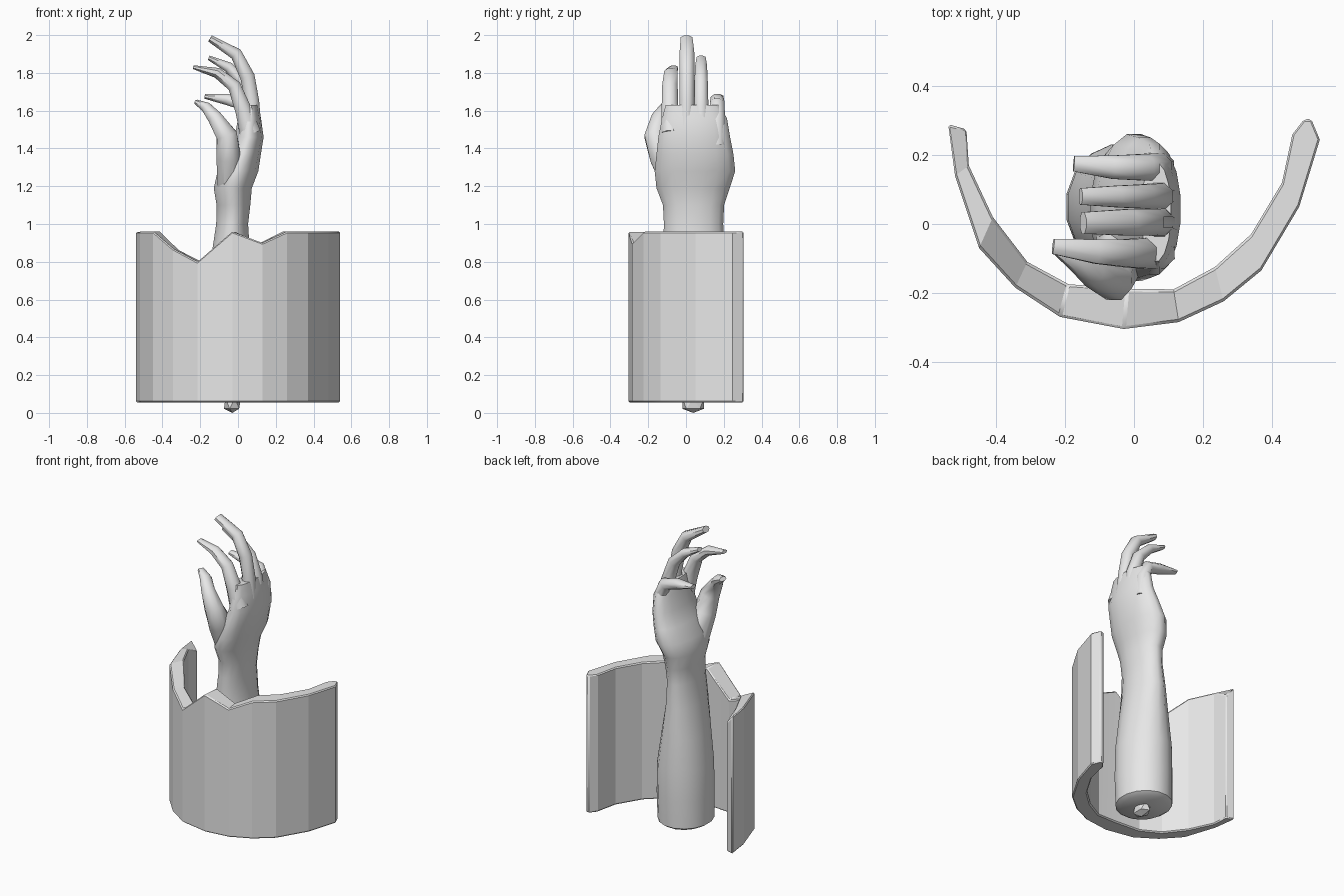
import bpy
import bmesh
import math
from mathutils import Vector

old_cube = bpy.data.objects.get("Cube")
if old_cube:
    bpy.data.objects.remove(old_cube, do_unlink=True)

# One plain grey for everything
grey = bpy.data.materials.new("light grey")
grey.use_nodes = True
grey_value = (0.8, 0.8, 0.8, 1.0)
grey.diffuse_color = grey_value
grey.node_tree.nodes["Principled BSDF"].inputs["Base Color"].default_value = grey_value


def finish(name, bm, smooth_angle):
    """Turn a bmesh into a named object, smooth below the given angle."""
    bmesh.ops.recalc_face_normals(bm, faces=bm.faces)
    mesh = bpy.data.meshes.new(name)
    bm.to_mesh(mesh)
    bm.free()
    mesh.materials.append(grey)
    mesh.shade_smooth()
    mesh.set_sharp_from_angle(angle=math.radians(smooth_angle))
    obj = bpy.data.objects.new(name, mesh)
    bpy.context.collection.objects.link(obj)
    return obj


def loft(name, rings, smooth_angle):
    """Skin a sequence of equal-sized point rings and cap both ends."""
    bm = bmesh.new()
    loops = [[bm.verts.new(point) for point in ring] for ring in rings]
    for lower, upper in zip(loops, loops[1:]):
        for i in range(len(lower)):
            j = (i + 1) % len(lower)
            bm.faces.new((lower[i], lower[j], upper[j], upper[i]))
    bm.faces.new(loops[0])
    bm.faces.new(loops[-1])
    return finish(name, bm, smooth_angle)


def oval(centre, side, up, sides):
    """Points of an oval spanned by two half-axis vectors."""
    angles = [math.tau * (i + 0.5) / sides for i in range(sides)]
    return [centre + side * math.cos(a) + up * math.sin(a) for a in angles]


def finger(name, points, side_axis=Vector((0, 1, 0)), sides=8):
    """Sweep an oval along x, y, z, half width, half thickness points."""
    path = [Vector(p[:3]) for p in points]
    rings = []
    for i, (x, y, z, width, thickness) in enumerate(points):
        ahead = path[min(i + 1, len(path) - 1)]
        behind = path[max(i - 1, 0)]
        tangent = (ahead - behind).normalized()
        side = (side_axis - tangent * side_axis.dot(tangent)).normalized()
        normal = tangent.cross(side)
        rings.append(oval(path[i], side * width, normal * thickness, sides))
    return loft(name, rings, 50)


# Broken curved wall: outer x, y, inner x, y, outer top, inner top
wall_columns = [
    (-0.54, 0.29, -0.487, 0.275, 0.96, 0.90),
    (-0.52, 0.14, -0.48, 0.17, 0.96, 0.96),
    (-0.45, -0.07, -0.41, 0.02, 0.96, 0.96),
    (-0.345, -0.185, -0.31, -0.11, 0.87, 0.86),
    (-0.215, -0.27, -0.19, -0.175, 0.80, 0.80),
    (-0.03, -0.305, -0.02, -0.188, 0.96, 0.96),
    (0.13, -0.285, 0.115, -0.19, 0.90, 0.90),
    (0.26, -0.225, 0.235, -0.125, 0.96, 0.96),
    (0.37, -0.135, 0.34, -0.03, 0.96, 0.96),
    (0.48, 0.05, 0.43, 0.12, 0.96, 0.96),
    (0.54, 0.245, 0.46, 0.26, 0.96, 0.96),
    (0.515, 0.305, 0.495, 0.305, 0.96, 0.96),
]
wall_base = 0.055
wall_rings = [
    [(xo, yo, wall_base), (xo, yo, top_out), (xi, yi, top_in), (xi, yi, wall_base)]
    for xo, yo, xi, yi, top_out, top_in in wall_columns
]
wall = loft("broken_curved_wall", wall_rings, 5)
bevel = wall.modifiers.new("worn edges", "BEVEL")
bevel.width = 0.007
bevel.segments = 1
bevel.limit_method = "ANGLE"
bevel.angle_limit = math.radians(50)

# Forearm and palm: height, then the x range and y range of each section
arm_sections = [
    (0.055, -0.17, 0.10, -0.10, 0.20),
    (0.075, -0.20, 0.13, -0.13, 0.23),
    (0.25, -0.20, 0.135, -0.135, 0.235),
    (0.45, -0.195, 0.13, -0.135, 0.235),
    (0.65, -0.17, 0.10, -0.13, 0.22),
    (0.85, -0.14, 0.065, -0.125, 0.21),
    (1.00, -0.117, 0.055, -0.12, 0.20),
    (1.10, -0.115, 0.067, -0.125, 0.205),
    (1.19, -0.13, 0.075, -0.16, 0.235),
    (1.28, -0.11, 0.11, -0.17, 0.265),
    (1.37, -0.06, 0.123, -0.16, 0.255),
    (1.46, -0.02, 0.137, -0.15, 0.237),
    (1.56, 0.00, 0.123, -0.13, 0.22),
    (1.63, 0.02, 0.108, -0.11, 0.18),
]
arm_rings = []
for z, x_low, x_high, y_low, y_high in arm_sections:
    centre = Vector(((x_low + x_high) / 2, (y_low + y_high) / 2, z))
    half_x = Vector(((x_high - x_low) / 2, 0, 0))
    half_y = Vector((0, (y_high - y_low) / 2, 0))
    arm_rings.append(oval(centre, half_x, half_y, 16))
loft("forearm_and_palm", arm_rings, 50)

# Curled fingers, from knuckle to tip
finger("index_finger", [
    (0.065, -0.08, 1.48, 0.055, 0.06),
    (0.03, -0.085, 1.60, 0.048, 0.048),
    (-0.02, -0.085, 1.73, 0.044, 0.038),
    (-0.11, -0.08, 1.80, 0.038, 0.03),
    (-0.235, -0.065, 1.83, 0.024, 0.011),
])
finger("middle_finger", [
    (0.07, 0.0, 1.50, 0.045, 0.06),
    (0.075, 0.005, 1.65, 0.043, 0.04),
    (0.05, 0.005, 1.78, 0.042, 0.042),
    (-0.01, 0.005, 1.90, 0.042, 0.036),
    (-0.148, 0.003, 1.982, 0.034, 0.02),
])
finger("ring_finger", [
    (0.07, 0.085, 1.48, 0.045, 0.06),
    (0.075, 0.08, 1.62, 0.042, 0.042),
    (0.03, 0.08, 1.75, 0.038, 0.038),
    (-0.05, 0.08, 1.83, 0.034, 0.03),
    (-0.155, 0.08, 1.88, 0.026, 0.013),
])
finger("little_finger", [
    (0.07, 0.165, 1.42, 0.05, 0.05),
    (0.07, 0.165, 1.55, 0.045, 0.042),
    (0.035, 0.165, 1.635, 0.042, 0.04),
    (-0.06, 0.165, 1.66, 0.037, 0.032),
    (-0.175, 0.175, 1.675, 0.024, 0.013),
])
finger("thumb", [
    (-0.05, -0.04, 1.18, 0.08, 0.06),
    (-0.05, -0.12, 1.36, 0.08, 0.07),
    (-0.06, -0.165, 1.47, 0.06, 0.06),
    (-0.12, -0.14, 1.56, 0.046, 0.042),
    (-0.165, -0.10, 1.615, 0.04, 0.03),
    (-0.22, -0.07, 1.645, 0.024, 0.014),
])

# Lumpy bone stub under the forearm
bm = bmesh.new()
bmesh.ops.create_icosphere(bm, subdivisions=1, radius=1)
for vert in bm.verts:
    height = max(vert.co.z, -0.8) * 0.0625 + 0.05
    vert.co = Vector((vert.co.x * 0.05 - 0.03, vert.co.y * 0.068 + 0.038, height))
finish("bone_stub", bm, 30)
